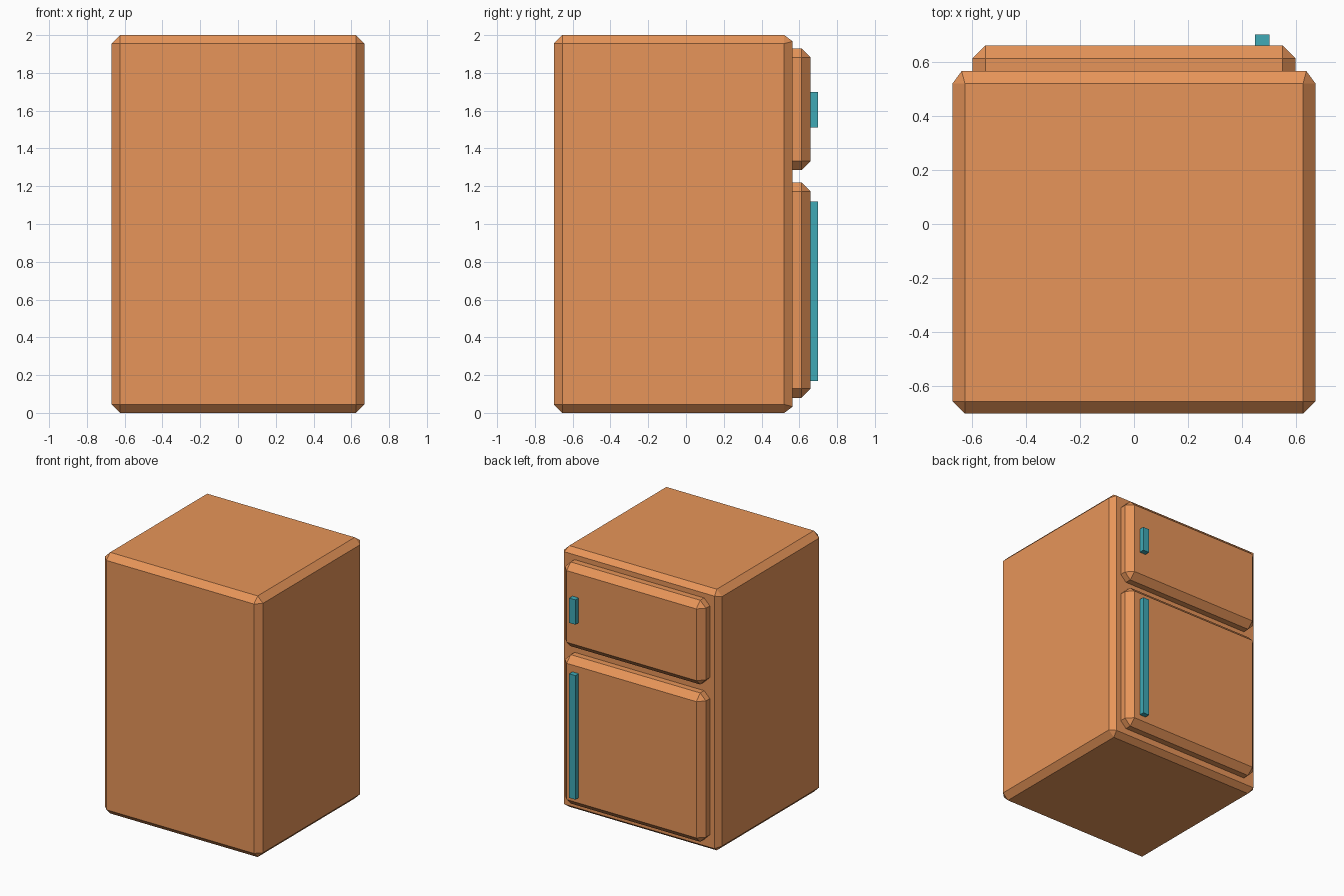
import bpy, bmesh

if "Cube" in bpy.data.objects:
    bpy.data.objects.remove(bpy.data.objects["Cube"])

def mat(name, c):
    m = bpy.data.materials.new(name)
    m.diffuse_color = (*c, 1)
    m.use_nodes = True
    m.node_tree.nodes["Principled BSDF"].inputs["Base Color"].default_value = m.diffuse_color
    return m

orange = mat("orange_enamel", (0.8, 0.3, 0.1))
teal = mat("teal_handle", (0.05, 0.4, 0.47))

def box(name, x, y, z, material, bevel=0.0, keep_back=False, flare=None):
    """Box from ranges; keep_back leaves the rim on the low-y side unbevelled."""
    bm = bmesh.new()
    bmesh.ops.create_cube(bm, size=1)
    for v in bm.verts:
        v.co = [r[0] + (c + 0.5) * (r[1] - r[0]) for r, c in zip((x, y, z), v.co)]
    if bevel:
        edges = [e for e in bm.edges
                 if not (keep_back and all(abs(v.co.y - y[0]) < 1e-5 for v in e.verts))]
        bmesh.ops.bevel(bm, geom=edges, offset=bevel, segments=1, profile=0.5, affect='EDGES')
    if flare:
        # widen the door-side face so its chamfer is shallower
        cz = (z[0] + z[1]) / 2
        rim = [v for v in bm.verts if abs(v.co.y - y[1]) < 1e-5]
        for v in rim:
            v.co.x += flare if v.co.x > 0 else -flare
            v.co.z += flare if v.co.z > cz else -flare
    bmesh.ops.recalc_face_normals(bm, faces=bm.faces)
    me = bpy.data.meshes.new(name)
    bm.to_mesh(me)
    bm.free()
    ob = bpy.data.objects.new(name, me)
    bpy.context.collection.objects.link(ob)
    me.materials.append(material)
    return ob

# Cabinet
box("cabinet", (-0.67, 0.67), (-0.70, 0.565), (0, 2), orange, 0.045, flare=0.012)

# Freezer and fridge doors with their handles
for name, z, hz in (("freezer", (1.285, 1.93), (1.51, 1.70)),
                    ("fridge", (0.08, 1.22), (0.17, 1.12))):
    box(name + "_door", (-0.597, 0.597), (0.56, 0.66), z, orange, 0.048, keep_back=True)
    box(name + "_handle", (0.447, 0.50), (0.655, 0.70), hz, teal)
